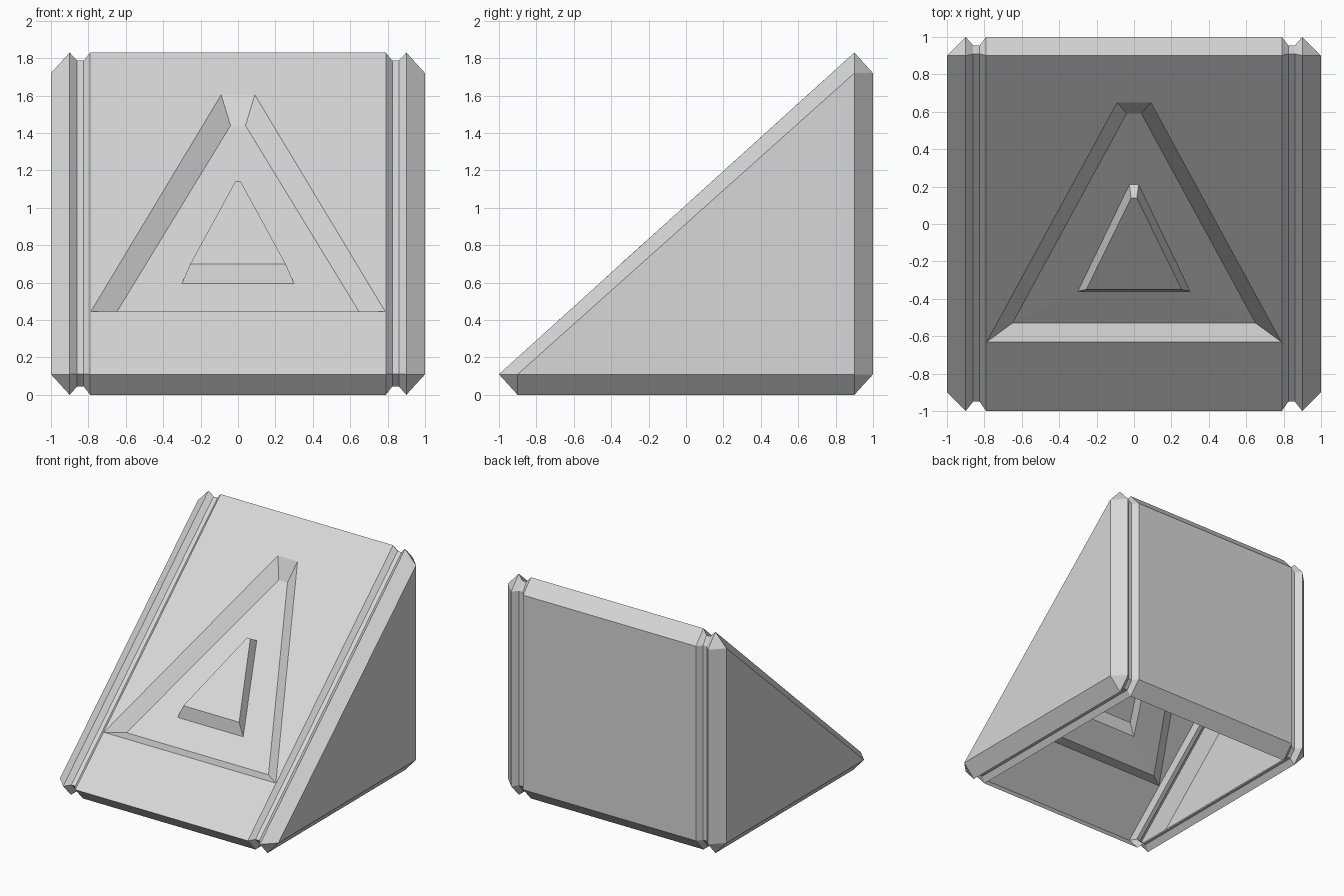
import bpy
import bmesh

cube = bpy.data.objects.get("Cube")
if cube:
    bpy.data.objects.remove(cube, do_unlink=True)

grey = bpy.data.materials.new("light_grey")
grey.use_nodes = True
COLOUR = (0.68, 0.68, 0.68, 1)
grey.diffuse_color = COLOUR
grey.node_tree.nodes["Principled BSDF"].inputs["Base Color"].default_value = COLOUR

# Wedge profiles (y, z): bottom front, front edge, ridge, back top, back bottom, bottom back
FULL = [(-.9, 0), (-1, .11), (.9, 1.83), (1, 1.72), (1, .11), (.9, 0)]
GROOVE = [(-.88, .045), (-.95, .112), (.91, 1.787), (.955, 1.72), (.955, .11), (.9, .045)]
END = [(-.9, .11), (-.9, .11), (.9, 1.72), (.9, 1.72), (.9, .11), (.9, .11)]


def add_face(bm, points, flip=False):
    points = list(dict.fromkeys(points))
    if len(points) > 2:
        if flip:
            points.reverse()
        bm.faces.new([bm.verts.new(p) for p in points])


def ring(x, profile):
    return [(x, y, z) for y, z in profile]


def bridge(bm, outer, inner, skip=(), flip=False):
    n = len(outer)
    for i in range(n):
        if i not in skip:
            j = (i + 1) % n
            add_face(bm, [outer[i], outer[j], inner[j], inner[i]], flip)


def finish(bm, name):
    bmesh.ops.remove_doubles(bm, verts=bm.verts, dist=0.0005)
    mesh = bpy.data.meshes.new(name)
    bm.to_mesh(mesh)
    bm.free()
    mesh.materials.append(grey)
    bpy.context.collection.objects.link(bpy.data.objects.new(name, mesh))


# Grooved, chamfered side ends
for name, side in (("left_side", 1), ("right_side", -1)):
    bm = bmesh.new()
    sections = [(.79, FULL), (.825, GROOVE), (.86, GROOVE), (.9, FULL), (1, END)]
    rings = [ring(side * x, p) for x, p in sections]
    for a, b in zip(rings, rings[1:]):
        bridge(bm, b, a, flip=side < 0)
    add_face(bm, rings[-1], flip=side > 0)
    finish(bm, name)

# Wedge shell between the sides, open underneath; the slope is built separately
bm = bmesh.new()
bridge(bm, ring(.79, FULL), ring(-.79, FULL), skip=(1, 5))
finish(bm, "wedge_shell")


def loop(low_x, low_y, low_z, high_x, high_y, high_z):
    return [(-low_x, low_y, low_z), (low_x, low_y, low_z),
            (high_x, high_y, high_z), (-high_x, high_y, high_z)]


# Slope with a triangular recess and a raised triangle in its floor
slope = loop(.79, -1, .11, .79, .9, 1.83)
rim = loop(.787, -.63, .445, .09, .65, 1.604)
floor = loop(.65, -.53, .44, .04, .59, 1.44)
plinth_base = loop(.30, -.36, .595, .025, .21, 1.10)
plinth_top = loop(.255, -.35, .70, .015, .14, 1.14)

for name, outer, inner in (("slope_panel", slope, rim),
                           ("recess_walls", rim, floor),
                           ("recess_floor", floor, plinth_base),
                           ("raised_triangle", plinth_base, plinth_top)):
    bm = bmesh.new()
    bridge(bm, outer, inner)
    if inner is plinth_top:
        add_face(bm, inner)
    finish(bm, name)
